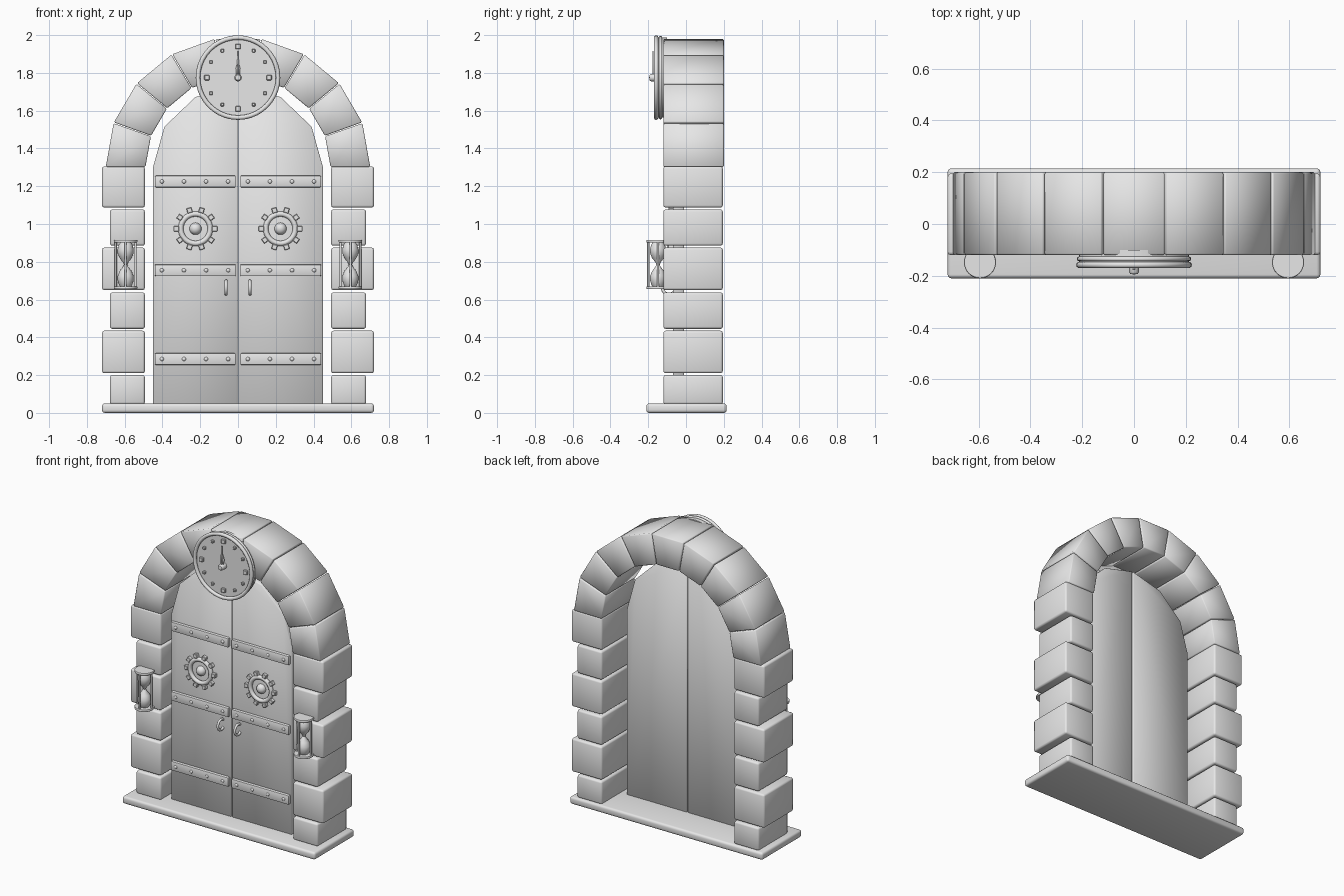
import bpy, bmesh
from math import sin, cos, pi, radians
from mathutils import Matrix, Vector

old = bpy.data.objects.get("Cube")
if old:
    bpy.data.objects.remove(old, do_unlink=True)

grey = bpy.data.materials.new("stone grey")
grey.use_nodes = True
grey.diffuse_color = (0.8, 0.8, 0.8, 1)
grey.node_tree.nodes["Principled BSDF"].inputs["Base Color"].default_value = (0.8, 0.8, 0.8, 1)

FORWARD = Matrix.Rotation(pi / 2, 4, 'X')  # turns +z to the front


def finish(name, bm, angle=None):
    """Turn a bmesh into a smooth-shaded object; angle keeps sharper edges."""
    bmesh.ops.recalc_face_normals(bm, faces=bm.faces)
    mesh = bpy.data.meshes.new(name)
    bm.to_mesh(mesh)
    bm.free()
    mesh.materials.append(grey)
    ob = bpy.data.objects.new(name, mesh)
    bpy.context.collection.objects.link(ob)
    mesh.polygons.foreach_set("use_smooth", [True] * len(mesh.polygons))
    if angle:
        bpy.ops.object.select_all(action='DESELECT')
        ob.select_set(True)
        bpy.context.view_layer.objects.active = ob
        bpy.ops.object.shade_smooth_by_angle(angle=radians(angle))
    return ob


def prism(name, outline, y0, y1, bevel=0.0, segments=2, angle=None):
    """Extrude an (x, z) outline from y0 to y1 and round its edges."""
    bm = bmesh.new()
    face = bm.faces.new([bm.verts.new((x, y0, z)) for x, z in outline])
    out = bmesh.ops.extrude_face_region(bm, geom=[face])
    moved = [v for v in out["geom"] if isinstance(v, bmesh.types.BMVert)]
    bmesh.ops.translate(bm, vec=(0, y1 - y0, 0), verts=moved)
    if bevel:
        bmesh.ops.bevel(bm, geom=bm.edges[:], offset=bevel, segments=segments,
                        profile=0.5, affect='EDGES')
    return finish(name, bm, angle)


def box(name, x0, x1, y0, y1, z0, z1, bevel=0.0, segments=2, angle=None):
    return prism(name, [(x0, z0), (x1, z0), (x1, z1), (x0, z1)], y0, y1, bevel, segments, angle)


def lathe(name, profile, loc, forward=True, sides=32):
    """Spin a (radius, height) profile; its axis points forward or up."""
    bm = bmesh.new()
    rings = []
    for r, h in profile:
        if r == 0:
            rings.append([bm.verts.new((0, 0, h))] * sides)
        else:
            rings.append([bm.verts.new((r * cos(2 * pi * i / sides), r * sin(2 * pi * i / sides), h))
                          for i in range(sides)])
    for a, b in zip(rings, rings[1:]):
        for i in range(sides):
            j = (i + 1) % sides
            bm.faces.new(list(dict.fromkeys([a[i], a[j], b[j], b[i]])))
    bm.transform(Matrix.Translation(loc) @ (FORWARD if forward else Matrix()))
    return finish(name, bm, 40)


def ring(name, major, minor, loc, axis):
    """Torus around the given axis."""
    bm = bmesh.new()
    n, m = 40, 10
    grid = [[bm.verts.new(((major + minor * cos(2 * pi * j / m)) * cos(2 * pi * i / n),
                           (major + minor * cos(2 * pi * j / m)) * sin(2 * pi * i / n),
                           minor * sin(2 * pi * j / m))) for j in range(m)] for i in range(n)]
    for i in range(n):
        for j in range(m):
            bm.faces.new((grid[i][j], grid[(i + 1) % n][j],
                          grid[(i + 1) % n][(j + 1) % m], grid[i][(j + 1) % m]))
    turn = Vector((0, 0, 1)).rotation_difference(Vector(axis)).to_matrix().to_4x4()
    bm.transform(Matrix.Translation(loc) @ turn)
    return finish(name, bm)


def dome(r, h):
    """Profile of a rounded cap."""
    return [(r * cos(t * pi / 8), h * sin(t * pi / 8)) for t in range(4)] + [(0, h)]


# Doorstep
box("doorstep", -0.72, 0.72, -0.21, 0.215, 0, 0.05, 0.015, 3, 35)

# Pillar stones, alternately narrow and wide
STONE_Y = (-0.12, 0.195)
levels = [(0.045, 0.20), (0.21, 0.435), (0.445, 0.638), (0.65, 0.875), (0.885, 1.077), (1.087, 1.305)]
for side, s in (("left", 1), ("right", -1)):
    for i, (z0, z1) in enumerate(levels):
        outer = 0.72 if i % 2 else 0.678
        x0, x1 = sorted((s * 0.493, s * outer))
        box(f"{side}_pillar_stone_{i + 1}", x0, x1, *STONE_Y, z0, z1, 0.012)


# Arch of nine wedge stones
def on_arch(rx, rz, deg):
    return rx * cos(radians(deg)), 1.30 + rz * sin(radians(deg))


for i in range(9):
    a, b = 20 * i + 0.2, 20 * i + 19.8
    prism(f"arch_stone_{i + 1}",
          [on_arch(0.49, 0.485, a), on_arch(0.70, 0.69, a), on_arch(0.70, 0.69, b), on_arch(0.49, 0.485, b)],
          -0.12, 0.2, 0.006, 1)

# Door leaves with straps, rivets, gears and ring handles
DOOR = -0.07
for side, s in (("left", 1), ("right", -1)):
    curve = [on_arch(0.45, 0.43, d) for d in (0, 30, 60)]
    outline = [(0.003, 0.045), (0.45, 0.045)] + curve + [(0.003, 1.73)]
    prism(f"{side}_door_leaf", [(s * x, z) for x, z in outline], DOOR, -0.01, 0.004, 1)

    for k, z in enumerate((0.285, 0.755, 1.225)):
        x0, x1 = sorted((s * 0.012, s * 0.44))
        box(f"{side}_strap_{k + 1}", x0, x1, DOOR - 0.02, DOOR + 0.01, z - 0.031, z + 0.031, 0.006, 2, 35)
        for r in range(4):
            lathe(f"{side}_rivet_{k + 1}_{r + 1}", dome(0.011, 0.008),
                  (s * (0.052 + 0.117 * r), DOOR - 0.019, z), sides=12)

    gx, gz = s * 0.225, 0.975
    ring(f"{side}_gear_ring", 0.078, 0.014, (gx, DOOR - 0.008, gz), (0, -1, 0))
    lathe(f"{side}_gear_hub", dome(0.032, 0.03), (gx, DOOR, gz), sides=20)
    for t in range(10):
        a = 2 * pi * t / 10
        tx, tz = gx + 0.102 * cos(a), gz + 0.102 * sin(a)
        corners = [(tx + 0.0195 * cos(a + q * pi / 2 + pi / 4), tz + 0.0195 * sin(a + q * pi / 2 + pi / 4))
                   for q in range(4)]
        prism(f"{side}_gear_tooth_{t + 1}", corners, DOOR - 0.022, DOOR + 0.005, 0.003, 1, 35)

    ring(f"{side}_handle_ring", 0.035, 0.008, (s * 0.063, DOOR - 0.02, 0.663), (1, 0, 0))

# Hourglasses on the pillars
for side, s in (("left", 1), ("right", -1)):
    hx, hy, mid = s * 0.595, -0.148, 0.785
    for part, z in (("bottom", 0.655), ("top", 0.901)):
        lathe(f"{side}_hourglass_{part}", [(0, 0), (0.06, 0), (0.062, 0.004), (0.062, 0.010), (0.06, 0.014), (0, 0.014)],
              (hx, hy, z), False)
    half = [(0.009, 0.0), (0.014, 0.012), (0.032, 0.035), (0.042, 0.06), (0.043, 0.08), (0.036, 0.105), (0.028, 0.118)]
    glass = [(r, -h) for r, h in reversed(half[1:])] + half
    lathe(f"{side}_hourglass_glass", glass, (hx, hy, mid), False, 24)
    for p in range(4):
        a = p * pi / 2
        lathe(f"{side}_hourglass_post_{p + 1}", [(0.006, 0), (0.006, 0.25)],
              (hx + 0.052 * cos(a), hy + 0.052 * sin(a), 0.66), False, 10)

# Clock body, rim and face
CZ = 1.775
lathe("clock_body", [(0, -0.02), (0.212, -0.02), (0.212, 0.028), (0, 0.028)], (0, -0.12, CZ), sides=64)
ring("clock_back_rim", 0.212, 0.009, (0, -0.135, CZ), (0, -1, 0))
ring("clock_front_rim", 0.212, 0.012, (0, -0.158, CZ), (0, -1, 0))

# Hour markers, larger at the quarters
for h in range(12):
    a = h * pi / 6
    w = 0.014 if h % 3 == 0 else 0.009
    x, z = 0.165 * sin(a), CZ + 0.165 * cos(a)
    box(f"hour_marker_{h + 1}", x - w, x + w, -0.162, -0.14, z - w, z + w, 0.003, 1, 35)

# Clock hands both pointing up, with a centre knob
prism("minute_hand", [(-0.006, CZ), (0.006, CZ), (0.003, CZ + 0.14), (-0.003, CZ + 0.14)], -0.178, -0.171)
prism("hour_hand", [(-0.008, CZ), (0.008, CZ), (0.012, CZ + 0.05), (0, CZ + 0.085), (-0.012, CZ + 0.05)],
      -0.17, -0.162)
lathe("clock_knob", [(0.02, 0), (0.02, 0.038), (0.014, 0.046), (0, 0.048)], (0, -0.147, CZ), sides=20)
